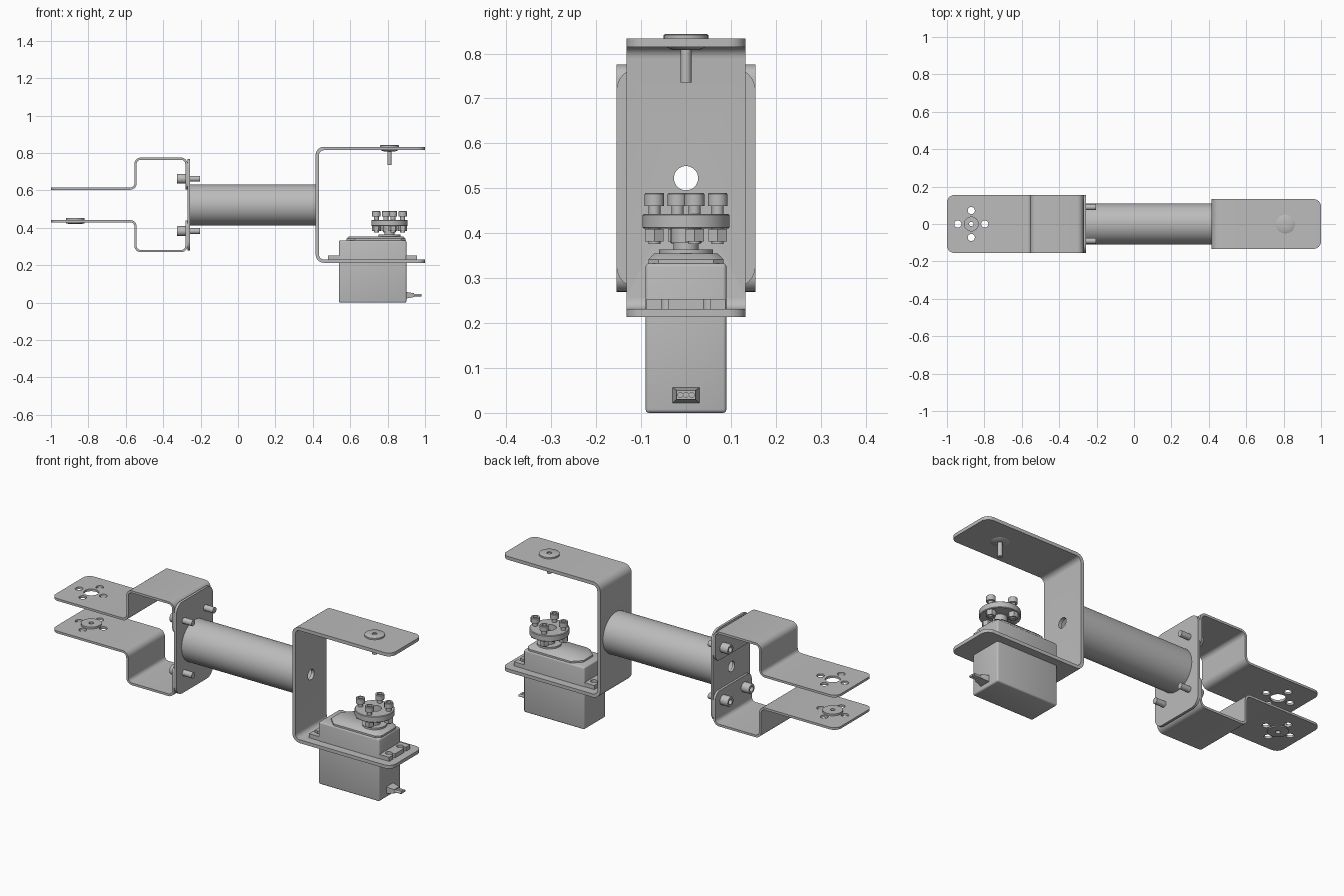
import bpy, bmesh, math
from mathutils import Matrix, Vector

if "Cube" in bpy.data.objects:
    bpy.data.objects.remove(bpy.data.objects["Cube"])

grey = bpy.data.materials.new("plain_grey")
grey.use_nodes = True
grey.diffuse_color = (0.5, 0.5, 0.5, 1)
grey.node_tree.nodes["Principled BSDF"].inputs["Base Color"].default_value = (0.5, 0.5, 0.5, 1)

MID = 0.5225      # height of the tube axis
SHAFT = 0.81      # x of the pivot axis
TURN_X = Matrix.Rotation(math.pi / 2, 4, 'Y')


def activate(ob):
    bpy.ops.object.select_all(action='DESELECT')
    ob.select_set(True)
    bpy.context.view_layer.objects.active = ob


def finish(name, bm):
    bmesh.ops.recalc_face_normals(bm, faces=bm.faces)
    mesh = bpy.data.meshes.new(name)
    bm.to_mesh(mesh)
    bm.free()
    mesh.materials.append(grey)
    ob = bpy.data.objects.new(name, mesh)
    bpy.context.collection.objects.link(ob)
    activate(ob)
    bpy.ops.object.shade_smooth_by_angle(angle=math.radians(35))
    return ob


def lathe(name, profile, loc, turn=Matrix(), sides=32):
    """Revolve (radius, height) points; the profile closes on itself."""
    bm = bmesh.new()
    vs = [bm.verts.new((r, 0, h)) for r, h in profile]
    es = [bm.edges.new((vs[i], vs[i - 1])) for i in range(len(vs))
          if profile[i][0] + profile[i - 1][0] > 0]
    bmesh.ops.spin(bm, geom=vs + es, cent=(0, 0, 0), axis=(0, 0, 1),
                   angle=2 * math.pi, steps=sides, use_duplicate=False)
    bmesh.ops.remove_doubles(bm, verts=bm.verts, dist=0.00005)
    bm.transform(Matrix.Translation(loc) @ turn)
    return finish(name, bm)


def rod(name, r, h0, h1, loc, turn=Matrix(), sides=32):
    return lathe(name, [(0, h0), (r, h0), (r, h1), (0, h1)], loc, turn, sides)


def box(name, lo, hi, bevel=0.0, only_x=False):
    bm = bmesh.new()
    bmesh.ops.create_cube(bm, size=1)
    lo, hi = Vector(lo), Vector(hi)
    for v in bm.verts:
        v.co = (lo + hi) / 2 + v.co * (hi - lo)
    if bevel:
        edges = [e for e in bm.edges
                 if not only_x or abs(e.verts[0].co.x - e.verts[1].co.x) > 0.001]
        bmesh.ops.bevel(bm, geom=edges, offset=bevel, segments=6 if only_x else 3,
                        profile=0.5, affect='EDGES')
    return finish(name, bm)


def frustum(name, low, high):
    """Bridge two matching outlines."""
    bm = bmesh.new()
    a, b = ([bm.verts.new(p) for p in ring] for ring in (low, high))
    bm.faces.new(a)
    bm.faces.new(b)
    for i in range(len(a)):
        bm.faces.new((a[i - 1], a[i], b[i], b[i - 1]))
    return finish(name, bm)


def cut(ob, cutters):
    for c in cutters:
        c.hide_render = True
        m = ob.modifiers.new("cut", 'BOOLEAN')
        m.object, m.operation, m.solver = c, 'DIFFERENCE', 'EXACT'
        activate(ob)
        bpy.ops.object.modifier_apply(modifier=m.name)
        bpy.data.objects.remove(c)
    bpy.ops.object.shade_smooth_by_angle(angle=math.radians(35))


def fillet(points, r, steps=6):
    """Round the inner corners of a path in the xz plane."""
    pts = [Vector(p) for p in points]
    out = [pts[0]]
    for a, p, b in zip(pts, pts[1:], pts[2:]):
        u, v = (a - p).normalized(), (b - p).normalized()
        centre = p + (u + v) * r
        for i in range(steps + 1):
            t = i / steps * math.pi / 2
            out.append(centre - v * r * math.cos(t) - u * r * math.sin(t))
    return out + [pts[-1]]


def strap(name, points, r, thick, half, corner):
    """Bent sheet strip with rounded end corners."""
    path = fillet(points, r)
    bm = bmesh.new()
    rows = []
    for i, p in enumerate(path):
        d0 = (p - path[max(i - 1, 0)]).normalized()
        d1 = (path[min(i + 1, len(path) - 1)] - p).normalized()
        t = (d0 + d1).normalized()
        n = Vector((-t.y, t.x)) * thick / 2
        rows.append([bm.verts.new((q.x, y, q.y)) for q, y in
                     ((p + n, -half), (p + n, half), (p - n, half), (p - n, -half))])
    for a, b in zip(rows, rows[1:]):
        for k in range(4):
            bm.faces.new((a[k - 1], a[k], b[k], b[k - 1]))
    bm.faces.new(rows[0])
    bm.faces.new(rows[-1])
    ends = [bm.edges.get((row[i], row[j])) for row in (rows[0], rows[-1])
            for i, j in ((0, 3), (1, 2))]
    bmesh.ops.bevel(bm, geom=ends, offset=corner, segments=6, profile=0.5, affect='EDGES')
    return finish(name, bm)


def cap_screw(name, r, length, head, loc, turn=Matrix()):
    """Socket head screw; the head sits above its local origin."""
    s, k = r * 0.55, r * 0.6
    lathe(name, [(0, -length), (k, -length), (k, 0), (r, 0), (r, head * 0.92),
                 (r * 0.92, head), (s, head), (s, head * 0.5), (0, head * 0.5)],
          loc, turn, 24)


# Servo bracket with a hole through its web
bracket = strap("servo_bracket", [(1, 0.824), (0.424, 0.824), (0.424, 0.222), (1, 0.222)],
                0.035, 0.018, 0.133, 0.04)
cut(bracket, [rod("hole", 0.027, -0.1, 0.1, (0.424, 0, MID), TURN_X)])

# Tube and its end plate
lathe("tube", [(0.095, -0.26), (0.11, -0.26), (0.11, 0.415), (0.095, 0.415)],
      (0, 0, MID), TURN_X, 64)
plate = box("end_plate", (-0.27, -0.155, MID - 0.245), (-0.257, 0.155, MID + 0.245), 0.05, True)
cut(plate, [rod("hole", 0.027, -0.1, 0.1, (-0.26, 0, MID), TURN_X)])

# Pair of fork arms, mirrored about the tube axis
for side, label in ((1, "upper"), (-1, "lower")):
    outline = [(-1, 0.087), (-0.548, 0.087), (-0.548, 0.247), (-0.276, 0.247), (-0.276, 0.082)]
    arm = strap(label + "_fork_arm", [(x, MID + side * z) for x, z in outline],
                0.028, 0.012, 0.155, 0.04)
    z = MID + side * 0.087
    holes = [(0, 0, 0.037)] + [(0.072 * math.cos(a * math.pi / 2),
                                0.072 * math.sin(a * math.pi / 2), 0.019) for a in range(4)]
    cut(arm, [rod("hole", r, -0.05, 0.05, (-0.87 + x, y, z)) for x, y, r in holes])
    for y in (-0.09, 0.09):
        cap_screw(label + "_plate_screw", 0.026, 0.08, 0.045,
                  (-0.282, y, MID + side * 0.14), Matrix.Rotation(-math.pi / 2, 4, 'Y'))

# Bushing in the lower arm
lathe("arm_bushing", [(0.012, -0.014), (0.036, -0.014), (0.036, -0.006), (0.05, -0.006),
                      (0.05, -0.012), (0.012, -0.012)][:2] +
      [(0.05, -0.012), (0.05, -0.006), (0.037, -0.006), (0.037, 0.006),
       (0.05, 0.006), (0.05, 0.016), (0.012, 0.016)], (-0.87, 0, MID - 0.087))

# Pivot pin under the top flange
lathe("pivot_pin", [(0, 0.735), (0.012, 0.735), (0.012, 0.808), (0.03, 0.808), (0.045, 0.815),
                    (0.045, 0.833), (0.05, 0.833), (0.05, 0.841), (0.047, 0.843),
                    (0.012, 0.843), (0.012, 0.838), (0, 0.838)], (SHAFT, 0, 0))

# Servo case with slotted mounting ears
box("servo_case", (0.54, -0.09, 0), (0.9, 0.09, 0.333), 0.008)
for x0, x1, edge in ((0.482, 0.545, 0.47), (0.895, 0.958, 0.97)):
    ear = box("servo_ear", (x0, -0.088, 0.231), (x1, 0.088, 0.253))
    mid = (x0 + x1) / 2
    cutters = []
    for y in (-0.047, 0.047):
        cutters.append(rod("hole", 0.016, 0.2, 0.3, (mid, y, 0)))
        cutters.append(box("slot", (min(mid, edge), y - 0.008, 0.2),
                           (max(mid, edge), y + 0.008, 0.3)))
    cut(ear, cutters)


def lid(inset, z):
    w, c, x0, x1 = 0.084 - inset, 0.045, 0.58 + inset, 0.895 - inset
    return [(x0, -w + c, z), (x0 + c, -w, z), (x1 - c / 2, -w, z), (x1, -w + c / 2, z),
            (x1, w - c / 2, z), (x1 - c / 2, w, z), (x0 + c, w, z), (x0, w - c, z)]


frustum("servo_lid_base", lid(0, 0.33), lid(0, 0.342))
frustum("servo_lid", lid(0, 0.342), lid(0.014, 0.355))
rod("shaft_collar", 0.06, 0.35, 0.364, (SHAFT, 0, 0), sides=48)
rod("output_shaft", 0.028, 0.36, 0.4, (SHAFT, 0, 0))

# Round horn with four bolts and hex nuts
lathe("horn_hub", [(0, 0.378), (0.034, 0.378), (0.034, 0.412), (0.018, 0.412), (0.018, 0.4), (0, 0.4)],
      (SHAFT, 0, 0))
lathe("horn_disc", [(0.034, 0.41), (0.094, 0.41), (0.097, 0.413), (0.097, 0.44),
                    (0.094, 0.443), (0.034, 0.443)], (SHAFT, 0, 0), sides=64)
for k in range(4):
    a = math.radians(15 + 90 * k)
    spot = (SHAFT + 0.073 * math.cos(a), 0.073 * math.sin(a))
    cap_screw("horn_screw", 0.022, 0.085, 0.028, (*spot, 0.461))
    rod("horn_nut", 0.024, 0.382, 0.409, (*spot, 0), sides=6)

# Cable plug and three wires
frustum("cable_plug", [(0.899, y, z) for y, z in ((-0.03, 0.022), (0.03, 0.022), (0.03, 0.057), (-0.03, 0.057))],
        [(0.942, y, z) for y, z in ((-0.021, 0.03), (0.021, 0.03), (0.021, 0.05), (-0.021, 0.05))])
for y in (-0.013, 0, 0.013):
    rod("cable_wire", 0.0065, 0.93, 0.98, (0, y, 0.04), TURN_X, 16)
